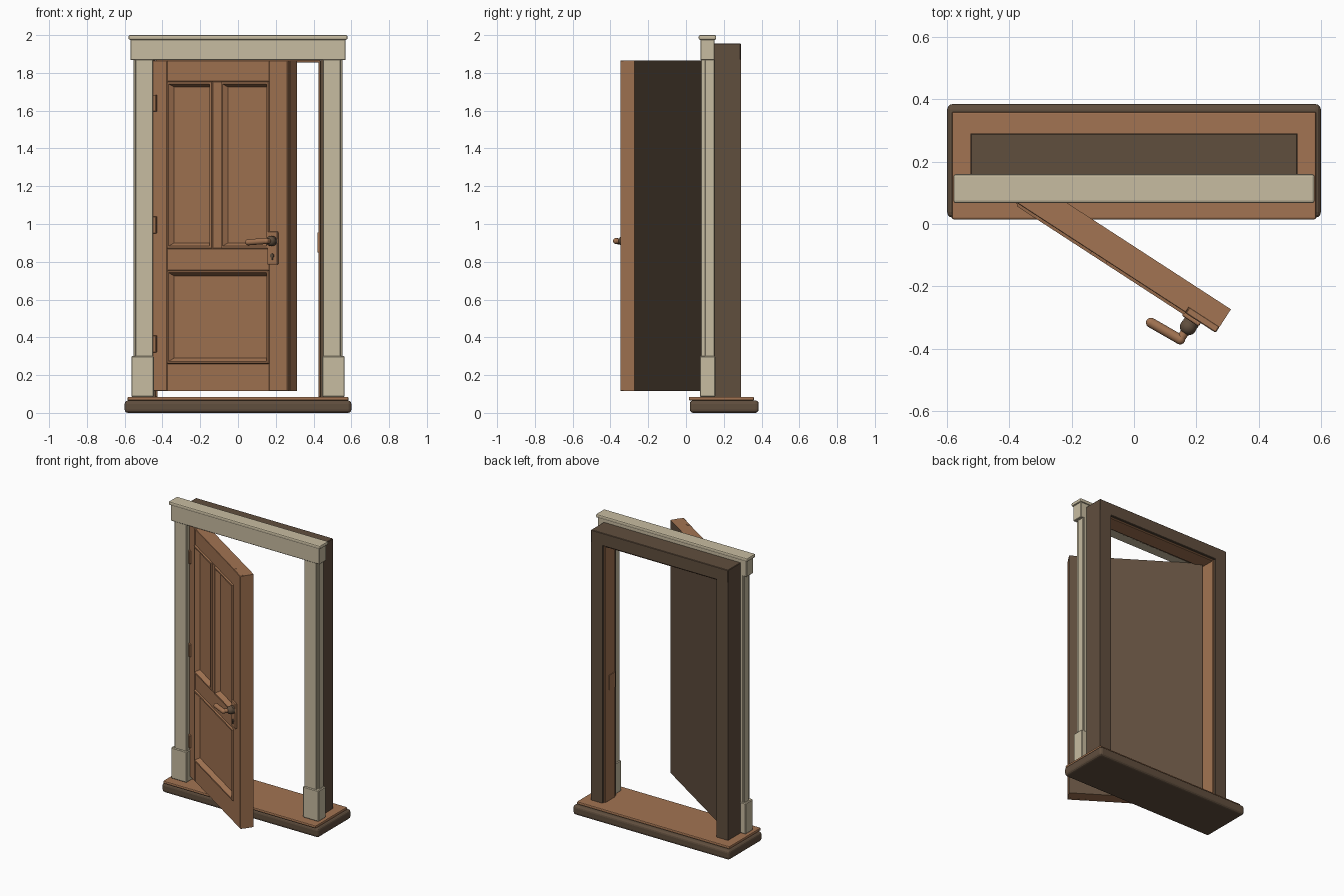
import bpy, bmesh, math
from mathutils import Matrix, Vector

cube = bpy.data.objects.get("Cube")
if cube:
    bpy.data.objects.remove(cube, do_unlink=True)


def material(name, rgb):
    m = bpy.data.materials.new(name)
    m.use_nodes = True
    m.diffuse_color = (*rgb, 1)
    m.node_tree.nodes["Principled BSDF"].inputs["Base Color"].default_value = (*rgb, 1)
    return m


WOOD = material("warm_wood", (0.365, 0.175, 0.085))
DARK = material("dark_wood", (0.118, 0.077, 0.048))
CREAM = material("cream_paint", (0.575, 0.503, 0.355))


def finish(name, bm, mat, parent=None, smooth=False):
    bmesh.ops.recalc_face_normals(bm, faces=bm.faces)
    mesh = bpy.data.meshes.new(name)
    bm.to_mesh(mesh)
    bm.free()
    ob = bpy.data.objects.new(name, mesh)
    bpy.context.collection.objects.link(ob)
    mesh.materials.append(mat)
    ob.parent = parent
    if smooth:
        bpy.ops.object.select_all(action='DESELECT')
        ob.select_set(True)
        bpy.context.view_layer.objects.active = ob
        bpy.ops.object.shade_smooth_by_angle()
    return ob


def box(name, x, y, z, mat, bevel=0.003, segments=1, parent=None):
    """Box from (min, max) ranges, with bevelled edges."""
    bm = bmesh.new()
    bmesh.ops.create_cube(bm, size=1)
    for v in bm.verts:
        v.co = [r[0] if c < 0 else r[1] for c, r in zip(v.co, (x, y, z))]
    ob = finish(name, bm, mat, parent)
    if bevel:
        mod = ob.modifiers.new("Bevel", 'BEVEL')
        mod.width, mod.segments = bevel, segments
    return ob


def rod(name, start, end, radius, mat, parent, round_ends=False):
    """Cylinder between two points, optionally with ball ends."""
    a, b = Vector(start), Vector(end)
    turn = (b - a).to_track_quat('Z', 'Y').to_matrix().to_4x4()
    bm = bmesh.new()
    bmesh.ops.create_cone(bm, cap_ends=True, segments=20, radius1=radius, radius2=radius,
                          depth=(b - a).length, matrix=Matrix.Translation((a + b) / 2) @ turn)
    if round_ends:
        for p in (a, b):
            bmesh.ops.create_uvsphere(bm, u_segments=20, v_segments=10, radius=radius,
                                      matrix=Matrix.Translation(p) @ turn)
    return finish(name, bm, mat, parent, smooth=True)


def moulding(name, x, z, parent):
    """Raised bead that slopes down to the panel."""
    bm = bmesh.new()
    loops = []
    for inset, depth in ((0, 0.004), (0.003, -0.007), (0.013, -0.007), (0.018, 0.002), (0.03, 0.022)):
        x0, x1, z0, z1 = x[0] + inset, x[1] - inset, z[0] + inset, z[1] - inset
        loops.append([bm.verts.new((px, depth, pz))
                      for px, pz in ((x0, z0), (x1, z0), (x1, z1), (x0, z1))])
    for a, b in zip(loops, loops[1:]):
        for i in range(4):
            j = (i + 1) % 4
            bm.faces.new((a[i], a[j], b[j], b[i]))
    ob = finish(name, bm, WOOD, parent)
    # Open strip: make sure its normals look out of the door front
    if sum(p.normal.y * p.area for p in ob.data.polygons) > 0:
        ob.data.flip_normals()
    return ob


# Threshold
box("threshold_slab", (-0.6, 0.6), (0.02, 0.385), (0, 0.066), DARK, 0.018, 3)
box("threshold_tread", (-0.585, 0.585), (0.015, 0.36), (0.066, 0.085), WOOD, 0.006, 2)

# Structural frame, door stops and painted casing, mirrored left and right
for side, s in (("left", 1), ("right", -1)):
    def span(a, b):
        return tuple(sorted((s * a, s * b)))
    box(side + "_frame_post", span(0.437, 0.525), (0.14, 0.29), (0.084, 1.87), DARK, 0)
    box(side + "_door_stop", span(0.425, 0.437), (0.165, 0.275), (0.085, 1.867), WOOD, 0.002)
    box(side + "_casing", span(0.45, 0.543), (0.08, 0.152), (0.085, 1.875), CREAM)
    box(side + "_casing_back_strip", span(0.54, 0.552), (0.1, 0.15), (0.085, 1.875), CREAM, 0.002)
    box(side + "_plinth_block", span(0.445, 0.565), (0.073, 0.155), (0.085, 0.3), CREAM, 0.005)
box("frame_head", (-0.525, 0.525), (0.14, 0.29), (1.867, 1.955), DARK, 0.003)
box("head_door_stop", (-0.43, 0.43), (0.165, 0.275), (1.856, 1.867), WOOD, 0.002)
box("casing_head", (-0.57, 0.57), (0.076, 0.152), (1.867, 1.978), CREAM)
box("casing_cap", (-0.58, 0.58), (0.067, 0.16), (1.975, 2.0), CREAM, 0.008, 2)
box("strike_plate", (0.421, 0.426), (0.17, 0.235), (0.85, 0.955), WOOD, 0.001)

# Door, swung open about its hinge edge
door = bpy.data.objects.new("door_pivot", None)
bpy.context.collection.objects.link(door)
door.location = (-0.459, 0.119, 0)
door.rotation_euler.z = math.radians(-33)
door.hide_render = True
W, BOTTOM, TOP, FACE = 0.86, 0.115, 1.865, 0.024

core = box("door_core", (0, W), (0.022, 0.09), (BOTTOM, TOP), WOOD, 0, parent=door)
core.data.materials.append(DARK)
for p in core.data.polygons:
    p.material_index = int(p.normal.y > 0.9)

box("door_hinge_stile", (0, 0.1), (0, FACE), (BOTTOM, TOP), WOOD, parent=door)
box("door_lock_stile", (0.744, W), (0, FACE), (BOTTOM, TOP), WOOD, parent=door)
for name, z in (("top", (1.755, TOP)), ("middle", (0.755, 0.87)), ("bottom", (BOTTOM, 0.26))):
    box("door_" + name + "_rail", (0.1, 0.744), (0.002, FACE), z, WOOD, 0.002, parent=door)
box("door_mullion", (0.386, 0.44), (0.002, FACE), (0.87, 1.755), WOOD, 0.002, parent=door)
moulding("upper_right_moulding", (0.1, 0.386), (0.87, 1.755), door)
moulding("upper_left_moulding", (0.44, 0.744), (0.87, 1.755), door)
moulding("lower_moulding", (0.1, 0.744), (0.26, 0.755), door)

# Hinges
for name, z in (("lower", 0.365), ("middle", 0.995), ("upper", 1.64)):
    box(name + "_hinge", (0.0, 0.036), (-0.012, 0.004), (z - 0.044, z + 0.044), WOOD, 0.002, parent=door)

# Handle, lock plate and keyhole
box("lock_plate", (0.738, 0.803), (-0.013, 0.002), (0.785, 0.96), WOOD, 0.005, 2, door)
rod("handle_rose", (0.776, -0.01, 0.91), (0.776, -0.022, 0.91), 0.026, DARK, door)
bm = bmesh.new()
bmesh.ops.create_uvsphere(bm, u_segments=24, v_segments=12, radius=0.027,
                          matrix=Matrix.Translation((0.776, -0.032, 0.91)))
finish("handle_ball", bm, DARK, door, smooth=True)
rod("handle_neck", (0.776, -0.035, 0.91), (0.776, -0.08, 0.91), 0.014, WOOD, door)
rod("handle_lever", (0.776, -0.08, 0.91), (0.668, -0.086, 0.903), 0.016, WOOD, door, True)
rod("keyhole", (0.772, -0.01, 0.832), (0.772, -0.018, 0.832), 0.011, DARK, door)
box("keyhole_slot", (0.767, 0.777), (-0.018, -0.01), (0.81, 0.83), DARK, 0, parent=door)
